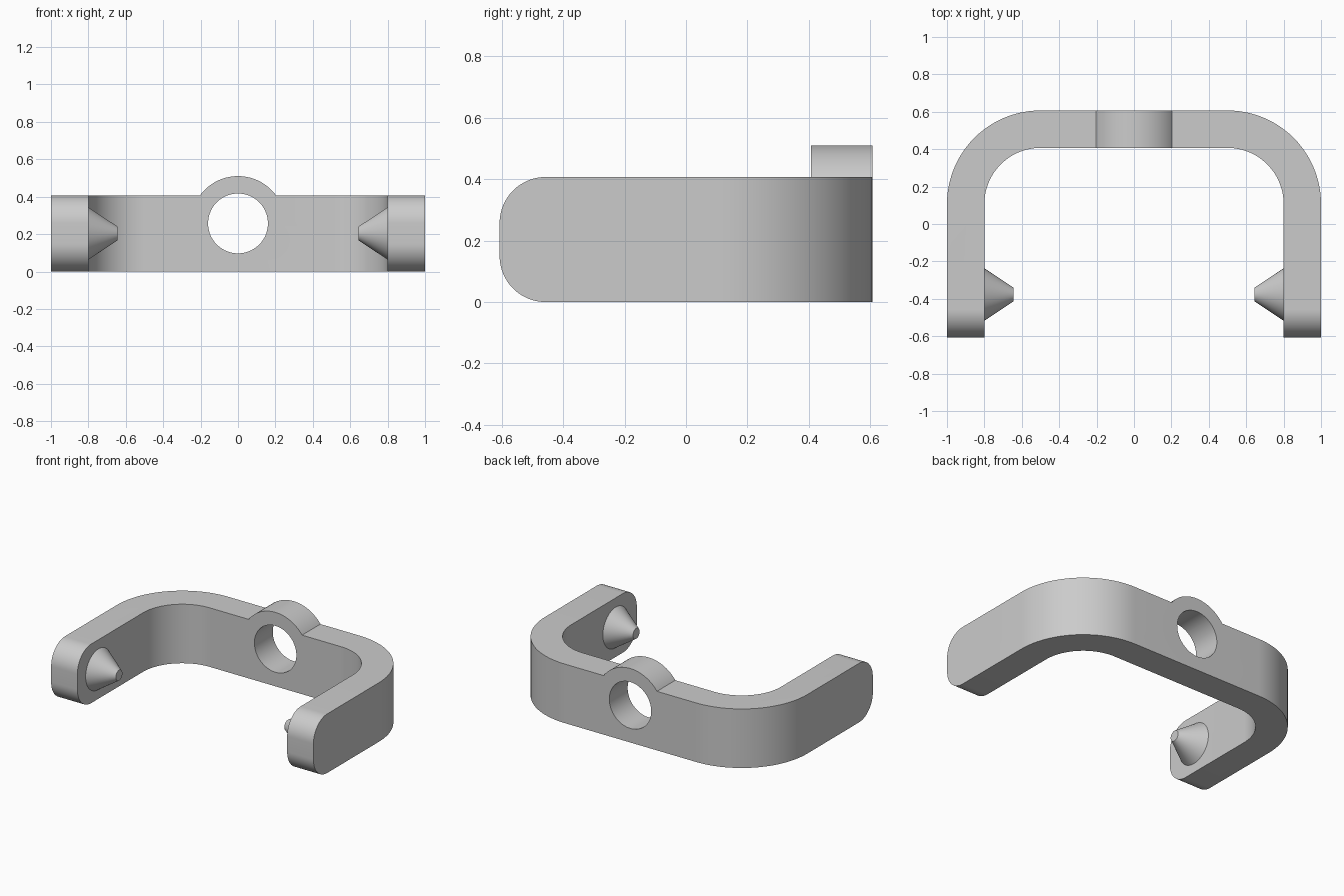
import bpy, bmesh
from math import pi, sin, cos, radians
from mathutils import Matrix, Vector

default = bpy.data.objects.get("Cube")
if default:
    bpy.data.objects.remove(default, do_unlink=True)

HALF_DEPTH, THICK, HEIGHT = 0.607, 0.2, 0.407
BEND_X, BEND_Y, BEND_R = 0.5, 0.107, 0.5
HOLE_Z = 0.257

grey = bpy.data.materials.new("plain grey")
grey.use_nodes = True
grey.diffuse_color = (0.6, 0.6, 0.6, 1)
grey.node_tree.nodes["Principled BSDF"].inputs["Base Color"].default_value = (0.6, 0.6, 0.6, 1)


def make_object(name, bm):
    bmesh.ops.recalc_face_normals(bm, faces=bm.faces)
    mesh = bpy.data.meshes.new(name)
    bm.to_mesh(mesh)
    bm.free()
    mesh.materials.append(grey)
    obj = bpy.data.objects.new(name, mesh)
    bpy.context.collection.objects.link(obj)
    return obj


def cone(name, r1, r2, depth, location, axis):
    bm = bmesh.new()
    turn = Vector((0, 0, 1)).rotation_difference(Vector(axis)).to_matrix().to_4x4()
    bmesh.ops.create_cone(bm, cap_ends=True, segments=96, radius1=r1, radius2=r2,
                          depth=depth, matrix=Matrix.Translation(location) @ turn)
    return make_object(name, bm)


def smooth(obj):
    bpy.ops.object.select_all(action="DESELECT")
    obj.select_set(True)
    bpy.context.view_layer.objects.active = obj
    bpy.ops.object.shade_smooth_by_angle(angle=radians(30))


def boolean(obj, tool, operation):
    mod = obj.modifiers.new(operation.lower(), "BOOLEAN")
    mod.operation, mod.object, mod.solver = operation, tool, "EXACT"
    bpy.context.view_layer.objects.active = obj
    bpy.ops.object.modifier_apply(modifier=mod.name)
    bpy.data.objects.remove(tool, do_unlink=True)


def half_path(radius, steps=24):
    """Right-hand half of the U outline, from arm tip to back wall."""
    points = [(BEND_X + radius, -HALF_DEPTH)]
    for i in range(steps + 1):
        a = pi / 2 * i / steps
        points.append((BEND_X + radius * cos(a), BEND_Y + radius * sin(a)))
    return points


def full_path(radius):
    half = half_path(radius)
    return half + [(-x, y) for x, y in reversed(half)]


# U-shaped bracket
bm = bmesh.new()
outline = full_path(BEND_R) + full_path(BEND_R - THICK)[::-1]
base = bm.faces.new([bm.verts.new((x, y, 0)) for x, y in outline])
top = bmesh.ops.extrude_face_region(bm, geom=[base])["geom"]
bmesh.ops.translate(bm, vec=(0, 0, HEIGHT),
                    verts=[v for v in top if isinstance(v, bmesh.types.BMVert)])
bmesh.ops.recalc_face_normals(bm, faces=bm.faces)

# Rounded arm tips
tips = [e for e in bm.edges
        if all(v.co.y < -HALF_DEPTH + 0.001 for v in e.verts)
        and abs(e.verts[0].co.z - e.verts[1].co.z) < 0.001]
bmesh.ops.bevel(bm, geom=tips, offset=0.15, offset_type="OFFSET", segments=16,
                profile=0.5, affect="EDGES")
bracket = make_object("bracket", bm)

# Round boss on the back wall, with a hole through it
wall_y = HALF_DEPTH - THICK / 2
boss = cone("boss", 0.253, 0.253, THICK, (0, wall_y, HOLE_Z), (0, 1, 0))
boolean(bracket, boss, "UNION")
hole = cone("hole_cutter", 0.16, 0.16, THICK * 2, (0, wall_y, HOLE_Z), (0, 1, 0))
hole.hide_render = True
boolean(bracket, hole, "DIFFERENCE")
smooth(bracket)

# Tapered pivot pins on the inner sides of the arms
for side, label in ((1, "left"), (-1, "right")):
    pin = cone(label + "_pivot_pin", 0.14, 0.036, 0.157,
               (side * 0.7215, -0.377, HEIGHT / 2), (-side, 0, 0))
    smooth(pin)
